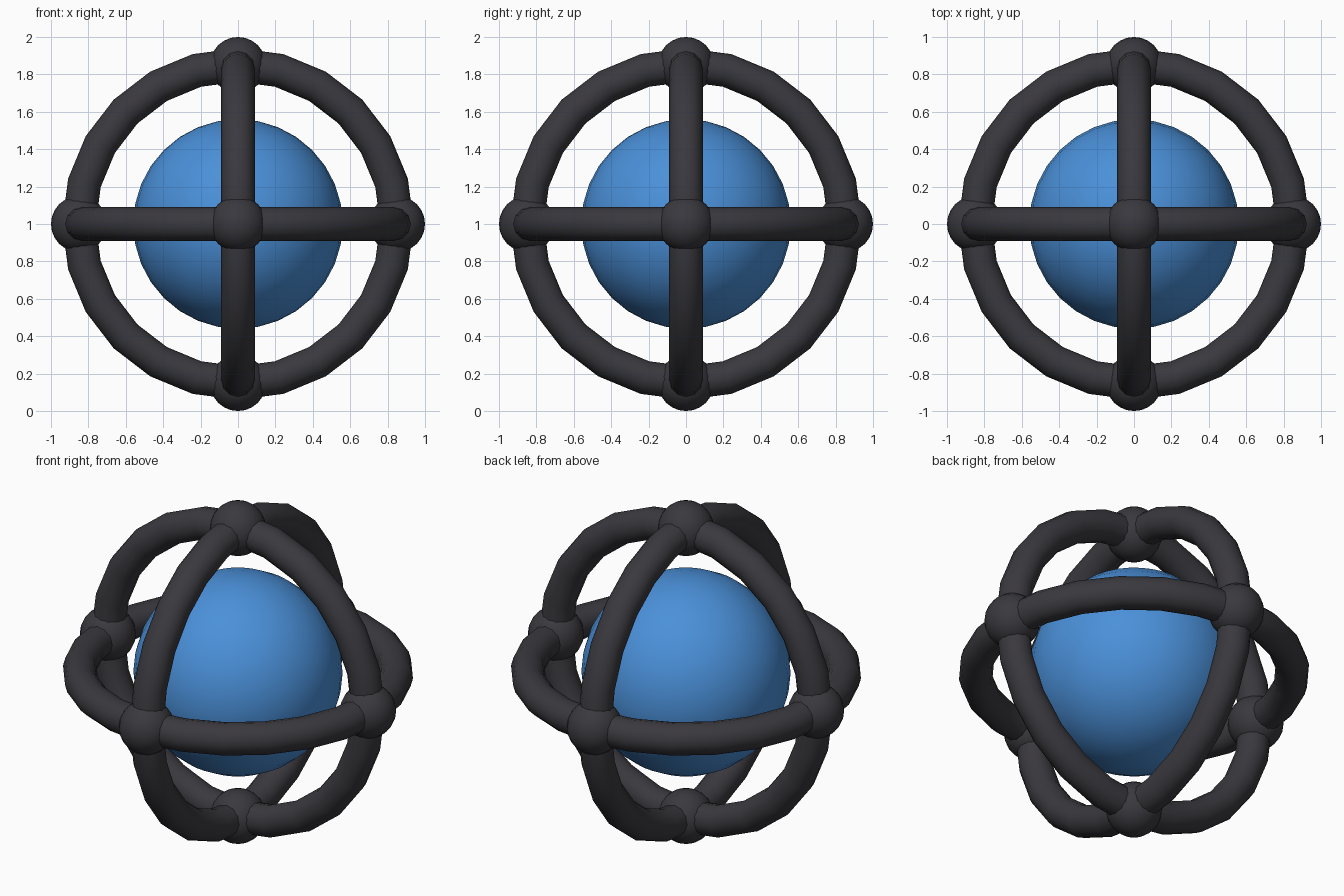
import bpy, math
from mathutils import Vector

if "Cube" in bpy.data.objects:
    bpy.data.objects.remove(bpy.data.objects["Cube"])

CENTRE = Vector((0, 0, 1))
RING_R, TUBE_R, JOINT_R, CORE_R = 0.85, 0.09, 0.15, 0.56


def material(name, rgb):
    m = bpy.data.materials.new(name)
    m.diffuse_color = (*rgb, 1)
    m.use_nodes = True
    m.node_tree.nodes["Principled BSDF"].inputs["Base Color"].default_value = m.diffuse_color
    return m


blue = material("sky blue", (0.069, 0.279, 0.694))
dark = material("charcoal", (0.042, 0.040, 0.048))


def finish(name, mat):
    ob = bpy.context.object
    ob.name = name
    ob.data.materials.append(mat)
    bpy.ops.object.shade_smooth()


def ball(name, loc, r, mat, seg, rings):
    bpy.ops.mesh.primitive_uv_sphere_add(segments=seg, ring_count=rings, radius=r, location=loc)
    finish(name, mat)


# inner core
ball("core_ball", CENTRE, CORE_R, blue, 32, 16)

# three perpendicular cage rings
q = math.pi / 2
for name, rot in (("level_ring", (0, 0, 0)), ("front_ring", (q, 0, 0)), ("side_ring", (0, q, 0))):
    bpy.ops.mesh.primitive_torus_add(major_radius=RING_R, minor_radius=TUBE_R, major_segments=24,
                                     minor_segments=12, location=CENTRE, rotation=rot)
    finish(name, dark)

# joint balls where the rings cross
for axis, label in enumerate(("side", "depth", "height")):
    for s, end in ((-1, "low"), (1, "high")):
        d = Vector((0, 0, 0))
        d[axis] = s * RING_R
        ball(f"{label}_{end}_joint", CENTRE + d, JOINT_R, dark, 24, 12)
